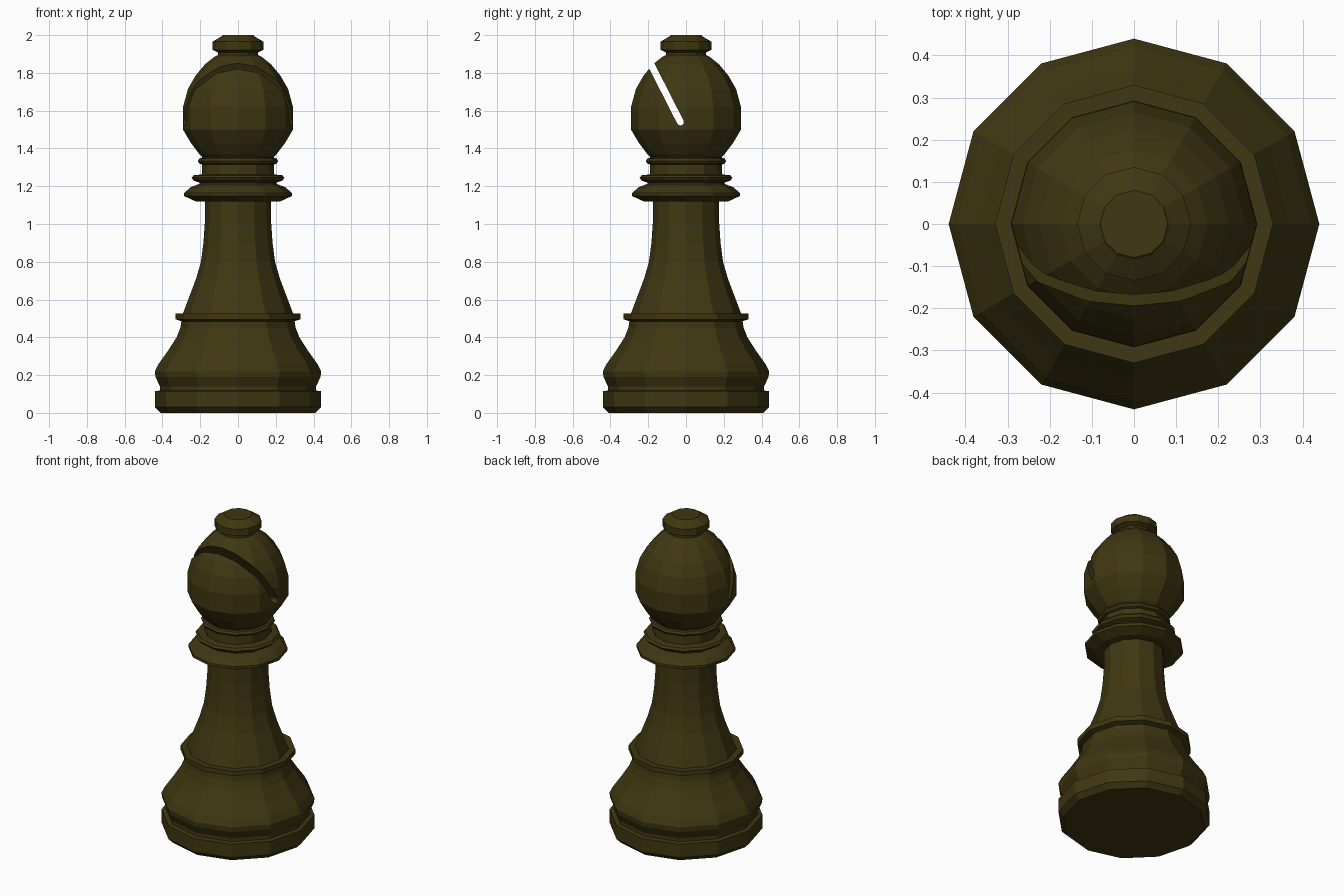
import bpy, bmesh, math

if "Cube" in bpy.data.objects:
    bpy.data.objects.remove(bpy.data.objects["Cube"])

SIDES = 12

wood = bpy.data.materials.new("dark olive")
wood.diffuse_color = (0.05, 0.038, 0.006, 1)
wood.use_nodes = True
wood.node_tree.nodes["Principled BSDF"].inputs["Base Color"].default_value = wood.diffuse_color


def finish(name, bm):
    bmesh.ops.recalc_face_normals(bm, faces=bm.faces)
    mesh = bpy.data.meshes.new(name)
    bm.to_mesh(mesh)
    bm.free()
    mesh.materials.append(wood)
    obj = bpy.data.objects.new(name, mesh)
    bpy.context.collection.objects.link(obj)
    return obj


def lathe(name, profile):
    """Turn (radius, height) points around z and cap both ends."""
    bm = bmesh.new()
    rings = []
    for r, z in profile:
        rings.append([bm.verts.new((r * math.cos(2 * math.pi * i / SIDES),
                                    r * math.sin(2 * math.pi * i / SIDES), z))
                      for i in range(SIDES)])
    for a, b in zip(rings, rings[1:]):
        for i in range(SIDES):
            j = (i + 1) % SIDES
            bm.faces.new((a[i], a[j], b[j], b[i]))
    bm.faces.new(rings[0])
    bm.faces.new(rings[-1])
    return finish(name, bm)


# Foot, stem and collars turned as one piece, up to the underside of the head
lathe("body", [
    (.41, 0), (.44, .03), (.44, .115), (.413, .118), (.413, .14),
    (.437, .19), (.44, .22), (.42, .26), (.37, .33), (.325, .40), (.305, .45),
    (.30, .485), (.33, .495), (.33, .525), (.292, .525),
    (.26, .61), (.222, .71), (.196, .80), (.183, .90), (.176, 1.0), (.174, 1.12),
    (.225, 1.12), (.285, 1.148), (.285, 1.165), (.25, 1.195), (.205, 1.212),
    (.205, 1.22), (.235, 1.23), (.245, 1.245), (.235, 1.258), (.192, 1.262),
    (.19, 1.315), (.205, 1.32), (.213, 1.333), (.205, 1.347), (.19, 1.35),
    (.19, 1.36)])

# Rounded head with its knob
head = lathe("head", [
    (.19, 1.355), (.205, 1.37), (.25, 1.43), (.291, 1.50), (.291, 1.62),
    (.265, 1.715), (.225, 1.785), (.175, 1.845), (.125, 1.885), (.105, 1.895),
    (.105, 1.908), (.135, 1.922), (.135, 1.965), (.085, 1.995), (.08, 2.0)])

# Slot cutter: slanted slab with a rounded inner end
bm = bmesh.new()
half = .0185
end_y, end_z = -.03, 1.54
dy, dz = -.454, .891
outline = [(end_y + .5 * dy + s * half * dz, end_z + .5 * dz - s * half * dy)
           for s in (-1, 1)]
for k in range(7):
    t = math.pi * k / 6
    c, s = half * math.cos(t), half * math.sin(t)
    outline.append((end_y + c * dz - s * dy, end_z - c * dy - s * dz))
left, right = [[bm.verts.new((x, y, z)) for y, z in outline] for x in (-.5, .5)]
bm.faces.new(left)
bm.faces.new(right)
for i in range(len(outline)):
    j = (i + 1) % len(outline)
    bm.faces.new((left[i], left[j], right[j], right[i]))
cutter = finish("slot_cutter", bm)
cutter.hide_render = True
cutter.hide_viewport = True

cut = head.modifiers.new("slot", 'BOOLEAN')
cut.operation = 'DIFFERENCE'
cut.solver = 'EXACT'
cut.object = cutter
